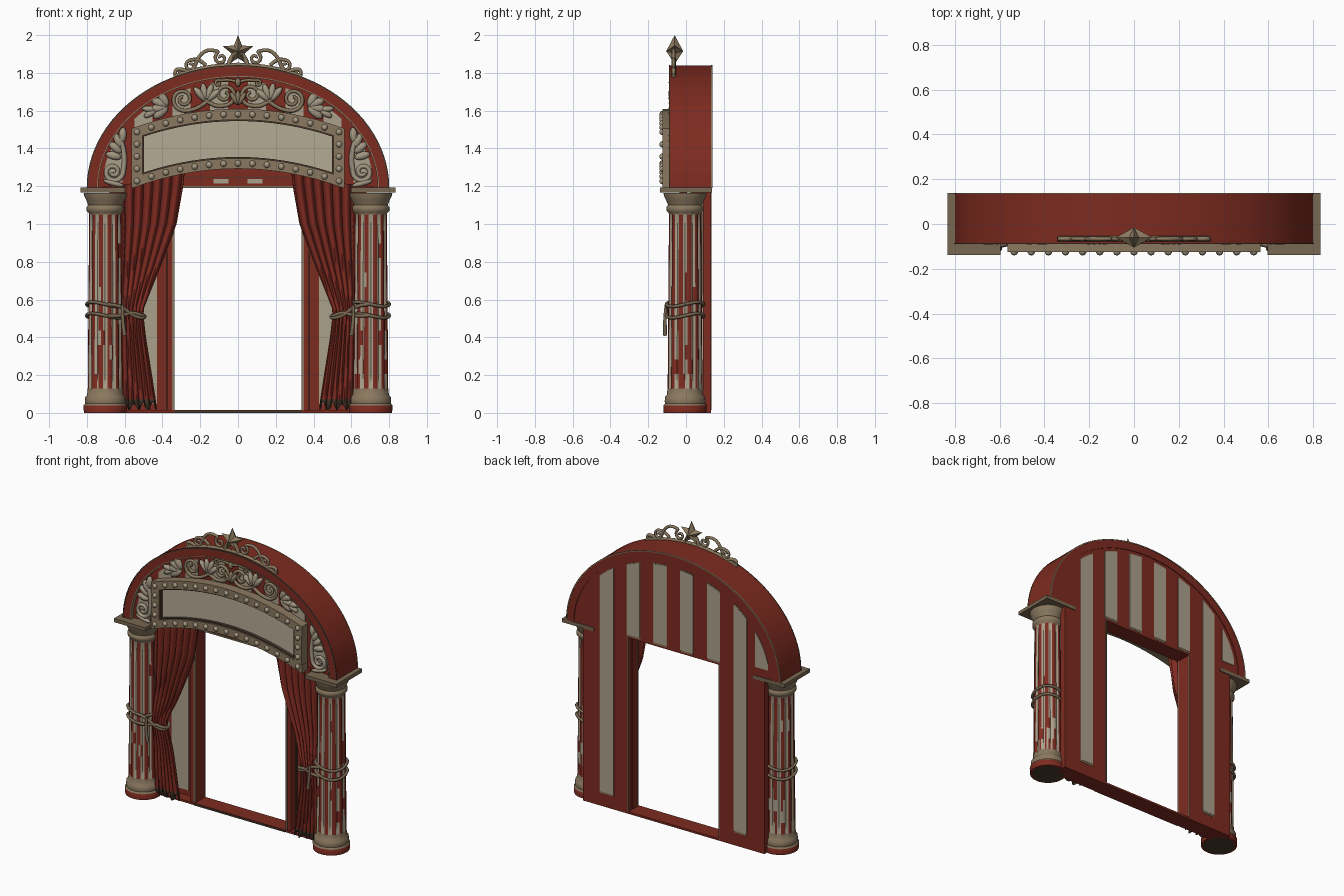
import bpy, bmesh, math, random
from mathutils import Matrix, Vector

if "Cube" in bpy.data.objects:
    bpy.data.objects.remove(bpy.data.objects["Cube"])
random.seed(4)

# ---- colours
def mat(name, *c):
    m = bpy.data.materials.new(name)
    m.diffuse_color = (*c, 1)
    m.use_nodes = True
    m.node_tree.nodes["Principled BSDF"].inputs["Base Color"].default_value = m.diffuse_color
    return m
RED = mat("faded_red", .205, .024, .014)
CURTAIN = mat("curtain_red", .215, .024, .015)
CREAM = mat("worn_cream", .41, .355, .26)
SIGN = mat("sign_cream", .46, .405, .305)
TAN = mat("old_gilt", .255, .19, .115)
ROPE = mat("rope_brown", .19, .135, .082)
BROWN = mat("dark_brown", .07, .042, .026)
LEAF = mat("plaster_leaf", .36, .305, .22)
SIDE = {-1: "left", 1: "right"}

# ---- helpers
def finish(name, bm, mats, smooth=None):
    bmesh.ops.recalc_face_normals(bm, faces=bm.faces)
    me = bpy.data.meshes.new(name)
    bm.to_mesh(me)
    bm.free()
    ob = bpy.data.objects.new(name, me)
    bpy.context.collection.objects.link(ob)
    for m in mats:
        me.materials.append(m)
    if smooth:
        shade(ob, smooth)
    return ob

def shade(ob, angle=40):
    bpy.ops.object.select_all(action='DESELECT')
    ob.select_set(True)
    bpy.context.view_layer.objects.active = ob
    bpy.ops.object.shade_smooth_by_angle(angle=math.radians(angle))

def prism(name, pts, y0, y1, m, smooth=None):
    bm = bmesh.new()
    a = [bm.verts.new((x, y0, z)) for x, z in pts]
    b = [bm.verts.new((x, y1, z)) for x, z in pts]
    bm.faces.new(a)
    bm.faces.new(b[::-1])
    n = len(pts)
    for i in range(n):
        bm.faces.new((a[i], b[i], b[(i + 1) % n], a[(i + 1) % n]))
    return finish(name, bm, [m], smooth)

def box(name, x0, x1, y0, y1, z0, z1, m):
    return prism(name, [(x0, z0), (x1, z0), (x1, z1), (x0, z1)], y0, y1, m)

def band(name, x0, x1, low, high, y0, y1, m, n=16):
    xs = [x0 + (x1 - x0) * i / n for i in range(n + 1)]
    return prism(name, [(x, low(x)) for x in xs] + [(x, high(x)) for x in xs[::-1]], y0, y1, m)

def tube(name, pts, r, m, taper=1.0):
    cu = bpy.data.curves.new(name, 'CURVE')
    cu.dimensions = '3D'
    cu.bevel_depth, cu.bevel_resolution, cu.resolution_u = r, 2, 3
    cu.use_fill_caps = True
    sp = cu.splines.new('NURBS')
    sp.points.add(len(pts) - 1)
    for i, p in enumerate(pts):
        sp.points[i].co = (*p, 1)
        sp.points[i].radius = 1 + (taper - 1) * i / (len(pts) - 1)
    sp.order_u, sp.use_endpoint_u = 3, True
    ob = bpy.data.objects.new(name, cu)
    bpy.context.collection.objects.link(ob)
    cu.materials.append(m)
    bpy.ops.object.select_all(action='DESELECT')
    ob.select_set(True)
    bpy.context.view_layer.objects.active = ob
    bpy.ops.object.convert(target='MESH')
    shade(bpy.context.view_layer.objects.active, 60)

def scroll(name, s, y, lead, cx, cz, r0, a0, turns, thick, m=TAN):
    pts, n = list(lead), int(abs(turns) * 10)
    for i in range(n + 1):
        t = i / n
        a, r = math.radians(a0) + turns * 2 * math.pi * t, r0 * (1 - .8 * t)
        pts.append((cx + r * math.cos(a), cz + r * math.sin(a)))
    tube(name, [(s * x, y, z) for x, z in pts], thick, m, .75)

def leaves(name, s, y, items, m=LEAF):
    bm = bmesh.new()
    for x, z, ang, ln, w in items:
        M = (Matrix.Diagonal((s, 1, 1, 1)) @ Matrix.Translation((x, y, z))
             @ Matrix.Rotation(-math.radians(ang), 4, 'Y')
             @ Matrix.Translation((ln / 2, 0, 0)) @ Matrix.Diagonal((ln / 2, .018, w / 2, 1)))
        bmesh.ops.create_uvsphere(bm, u_segments=10, v_segments=6, radius=1, matrix=M)
    finish(name, bm, [m], 60)

def arch(a, b, n=48):
    return [(a * math.cos(math.pi * i / n), 1.19 + b * math.sin(math.pi * i / n)) for i in range(n + 1)]

def arch_z(x, a=.72, b=.565):
    return 1.19 + b * math.sqrt(max(0, 1 - (x / a) ** 2))

def sag(x):
    return .105 * (1 - (x / .565) ** 2)

# ---- back wall with doorway, arched rim, front panel
prism("back_wall", [(-.68, 0), (-.34, 0), (-.34, 1.19), (.34, 1.19), (.34, 0), (.68, 0), (.68, 1.19)]
      + arch(.78, .63) + [(-.68, 1.19)], .09, .132, RED)
prism("arch_rim", arch(.80, .65) + arch(.745, .592)[::-1], -.088, .137, RED, 30)
prism("rim_inner_edge", arch(.747, .594) + arch(.74, .587)[::-1], -.09, -.06, TAN, 30)
prism("rim_outer_edge", arch(.801, .651) + arch(.793, .643)[::-1], -.09, -.084, BROWN, 30)
prism("rim_back_edge", arch(.801, .651) + arch(.794, .644)[::-1], .133, .139, TAN, 30)
xs = [-.56 + 1.12 * i / 16 for i in range(17)]
prism("front_panel", arch(.76, .61) + [(x, 1.21 + sag(x)) for x in xs], -.062, -.045, RED)
box("threshold", -.68, .68, .02, .132, 0, .014, RED)
box("threshold_edge", -.34, .34, .016, .02, 0, .012, BROWN)
# ---- door header and jambs
box("door_header", -.36, .36, .03, .09, 1.19, 1.32, RED)
box("header_trim", -.34, .34, .025, .03, 1.19, 1.2, TAN)
box("header_line", -.34, .34, .026, .03, 1.243, 1.25, BROWN)
for s in SIDE:
    box("header_patch_" + SIDE[s], s * .05, s * .13, .026, .03, 1.215, 1.237, CREAM)
    box("door_jamb_" + SIDE[s], s * .338, s * .375, .03, .09, 0, 1.19, RED)
    box("jamb_trim_front_" + SIDE[s], s * .337, s * .35, .024, .034, .014, 1.19, TAN)
    box("jamb_trim_back_" + SIDE[s], s * .337, s * .344, .128, .135, .014, 1.19, ROPE)
    box("jamb_groove_" + SIDE[s], s * .374, s * .382, .08, .09, .014, 1.19, BROWN)

# ---- painted stripes, front and back
for s in SIDE:
    for c in (.1, .3, .5, .66):
        z0 = {.1: 1.215, .3: 1.215, .5: .10, .66: 1.25}[c]
        x0, x1, n = s * (c - .048), s * (c + .048), SIDE[s]
        if c < .6 or s < 0:
            band("back_stripe_" + n, x0, x1, lambda x: z0, arch_z, .132, .136, CREAM, 8)
            band("back_stripe_edge_" + n, x0 - .004, x1 + .004, lambda x: z0 - .012,
                 lambda x: arch_z(x) + .006, .131, .134, TAN, 8) if c < .6 else None
        zl = 1.22 if c == .66 else 1.31
        band("front_stripe_" + n, x0, x1, lambda x: zl, arch_z, -.066, -.062, CREAM, 8)
    box("inner_stripe_" + SIDE[s], s * .43, s * .56, .086, .09, .05, 1.19, CREAM)

# ---- curved sign with bulbs
band("sign_panel", -.53, .53, lambda x: 1.22 + sag(x), lambda x: 1.48 + sag(x), -.095, -.062, SIGN)
band("sign_frame_top", -.565, .565, lambda x: 1.447 + sag(x), lambda x: 1.505 + sag(x), -.125, -.062, TAN)
band("sign_frame_bottom", -.565, .565, lambda x: 1.188 + sag(x), lambda x: 1.243 + sag(x), -.125, -.062, TAN)
for s in SIDE:
    band("sign_frame_" + SIDE[s], s * .505, s * .564, lambda x: 1.22 + sag(x), lambda x: 1.48 + sag(x), -.124, -.062, TAN, 3)
    band("sign_bead_" + SIDE[s], s * .497, s * .507, lambda x: 1.24 + sag(x), lambda x: 1.45 + sag(x), -.115, -.09, BROWN, 2)
for nm, z in (("top", 1.44), ("bottom", 1.242)):
    band("sign_bead_" + nm, -.507, .507, lambda x: z + sag(x), lambda x: z + .008 + sag(x), -.115, -.09, BROWN)
bm = bmesh.new()
spots = [(-.535 + 1.07 * i / 14, z) for i in range(15) for z in (1.476, 1.216)]
spots += [(s * .535, z) for s in SIDE for z in (1.281, 1.346, 1.411)]
for x, z in spots:
    bmesh.ops.create_uvsphere(bm, u_segments=10, v_segments=8, radius=.017,
                              matrix=Matrix.Translation((x, -.124, z + sag(x))))
finish("sign_bulbs", bm, [LEAF], 60)

# ---- fluted columns
PROFILE = [(0, .10), (0, .113), (.04, .115), (.05, .106), (.06, .108), (.085, .106), (.095, .096), (.12, .094)]
PROFILE += [(.13 + .0767 * i, .093 - .0006 * i) for i in range(13)]
PROFILE += [(1.06, .088), (1.07, .098), (1.09, .098), (1.10, .09), (1.125, .10), (1.15, .112), (1.165, .114), (1.165, .05)]
def column(s):
    bm, N, rings = bmesh.new(), 48, []
    for z, r in PROFILE:
        deep = .09 if .125 < z < 1.055 else 0
        rings.append([bm.verts.new((s * .703 + rr * math.cos(a), -.005 + rr * math.sin(a), z))
                      for a in (2 * math.pi * i / N for i in range(N))
                      for rr in (r * (1 - deep * max(0, math.cos(12 * a))),)])
    for j in range(len(rings) - 1):
        z = (PROFILE[j][0] + PROFILE[j + 1][0]) / 2
        for i in range(N):
            f = bm.faces.new((rings[j][i], rings[j][(i + 1) % N], rings[j + 1][(i + 1) % N], rings[j + 1][i]))
            groove = math.cos(12 * 2 * math.pi * (i + .5) / N) > 0
            if z < .045:
                f.material_index = 0
            elif z < .13 or z > 1.05:
                f.material_index = 2
            else:  # cream flutes between red ridges, peeling near the foot
                f.material_index = int(groove != (random.random() < (.15 if z < .35 else .02)))
    bm.faces.new(rings[0]).material_index = 3
    bm.faces.new(rings[-1]).material_index = 2
    finish("column_" + SIDE[s], bm, [RED, CREAM, TAN, BROWN], 50)
    box("capital_slab_" + SIDE[s], s * .597, s * .833, -.138, .138, 1.168, 1.192, ROPE)
for s in SIDE:
    column(s)

# ---- tied curtains
INNER = [(1.30, .28), (1.2, .29), (1.0, .325), (.8, .40), (.65, .46), (.54, .503), (.4, .487), (.2, .455), (.035, .43)]
def lerp_inner(z):
    for (za, xa), (zb, xb) in zip(INNER, INNER[1:]):
        if z >= zb:
            return xa + (xb - xa) * (za - z) / (za - zb)
    return INNER[-1][1]
for s in SIDE:
    bm, NU, NV, grid = bmesh.new(), 64, 34, []
    for j in range(NV + 1):
        z = 1.30 - 1.265 * j / NV
        pinch = math.exp(-((z - .54) / .12) ** 2)
        row = []
        for i in range(NU + 1):
            u = i / NU
            x = .612 + (lerp_inner(z) - .612) * u
            y = -.012 - .03 * pinch + .016 * math.sin(u * 6.5 * 2 * math.pi + .6 * math.sin(z * 5)) * (1 - .4 * pinch)
            zz = z + (.02 * math.sin(u * 23) if j == NV else 0)
            row.append(bm.verts.new((s * x, y, zz)))
        grid.append(row)
    for j in range(NV):
        for i in range(NU):
            f = bm.faces.new((grid[j][i], grid[j][i + 1], grid[j + 1][i + 1], grid[j + 1][i]))
            f.material_index = int(j == NV - 1)
    ob = finish("curtain_" + SIDE[s], bm, [CURTAIN, BROWN], 80)
    sol = ob.modifiers.new("cloth", 'SOLIDIFY')
    sol.thickness = .006
    # rope rings round the column and loops to the curtain
    for k, z in enumerate((.515, .575)):
        tube(f"rope_ring_{SIDE[s]}_{k}", [(s * .703 + .099 * math.cos(a), -.005 + .099 * math.sin(a), z + .012 * math.sin(a * 2))
                              for a in (2 * math.pi * i / 24 for i in range(27))], .009, ROPE)
        tube(f"rope_tie_{SIDE[s]}_{k}", [(s * x, y, zz) for x, y, zz in (
            (.69, -.103, z), (.62, -.10, z - .005), (.56, -.09, .535 - .02 * k), (.505, -.075, .515 - .015 * k),
            (.49, -.04, .51), (.51, 0, .52), (.6, .02, .54))], .010, ROPE)
    tube("rope_tail_" + SIDE[s], [(s * .61, -.105, .57), (s * .615, -.115, .5), (s * .60, -.11, .41)], .008, ROPE, 1.4)

# ---- panel scrollwork and leaves
Y = -.074
for s in SIDE:
    n = SIDE[s]
    scroll("outer_scroll_" + n, s, Y, [(.15, 1.66), (.20, 1.618), (.26, 1.60)], .29, 1.66, .062, -90, 1.5, .011)
    scroll("centre_scroll_" + n, s, Y, [(.18, 1.66), (.13, 1.625)], .07, 1.685, .062, -80, -1.5, .011)
    scroll("top_scroll_" + n, s, Y, [(.0, 1.75), (.04, 1.765), (.09, 1.76)], .105, 1.745, .018, 80, -1, .008)
    leaves("panel_leaves_" + n, s, Y, [(.17, 1.65, a, .10, .036) for a in (50, 80, 110, 140)]
           + [(.37, 1.62, a, .10, .045) for a in (60, 25, -8, -38)] + [(.43, 1.605, a, .08, .034) for a in (5, -30)])
    scroll("corner_scroll_" + n, s, Y, [(.63, 1.47), (.605, 1.40), (.60, 1.33)], .66, 1.275, .056, 165, 1.5, .014, LEAF)
    leaves("corner_leaves_" + n, s, Y, [(.615, 1.35 + .025 * i, a, .09, .042) for i, a in enumerate((15, 40, 65, 95))]
           + [(.60, 1.20, 15, .12, .03)])
leaves("centre_ornament", 1, Y, [(0, 1.63, a, .08, .028) for a in (60, 90, 120)] + [(0, 1.775, -90, .05, .03)], TAN)

# ---- crest scrolls and star
YC = -.066
for s in SIDE:
    n = SIDE[s]
    scroll("crest_scroll_inner_" + n, s, YC, [(.235, 1.82), (.215, 1.88), (.17, 1.922), (.12, 1.918)], .09, 1.878, .036, 70, -1.2, .010)
    scroll("crest_scroll_outer_" + n, s, YC, [(.17, 1.84), (.20, 1.868), (.23, 1.872)], .25, 1.838, .032, 100, -1.2, .010)
    scroll("crest_tip_" + n, s, YC, [(.26, 1.80), (.29, 1.818)], .318, 1.80, .02, 110, -1.1, .011)
    tube("crest_base_" + n, [(s * x, YC, arch_z(x, .8, .65) + .002) for x in (0, .07, .14, .21, .28, .34)], .012, TAN)
    tube("crest_stem_" + n, [(s * .05, YC, 1.84), (s * .045, YC, 1.87), (s * .02, YC, 1.9)], .012, TAN)
bm = bmesh.new()
rim = [bm.verts.new((r * math.sin(a), -.06, 1.915 + r * math.cos(a))) for a, r in
       ((math.pi * i / 5, .037 if i % 2 else .085) for i in range(10))]
for y in (-.105, -.015):
    tip = bm.verts.new((0, y, 1.915))
    for i in range(10):
        bm.faces.new((rim[i], rim[(i + 1) % 10], tip))
finish("crest_star", bm, [TAN])
